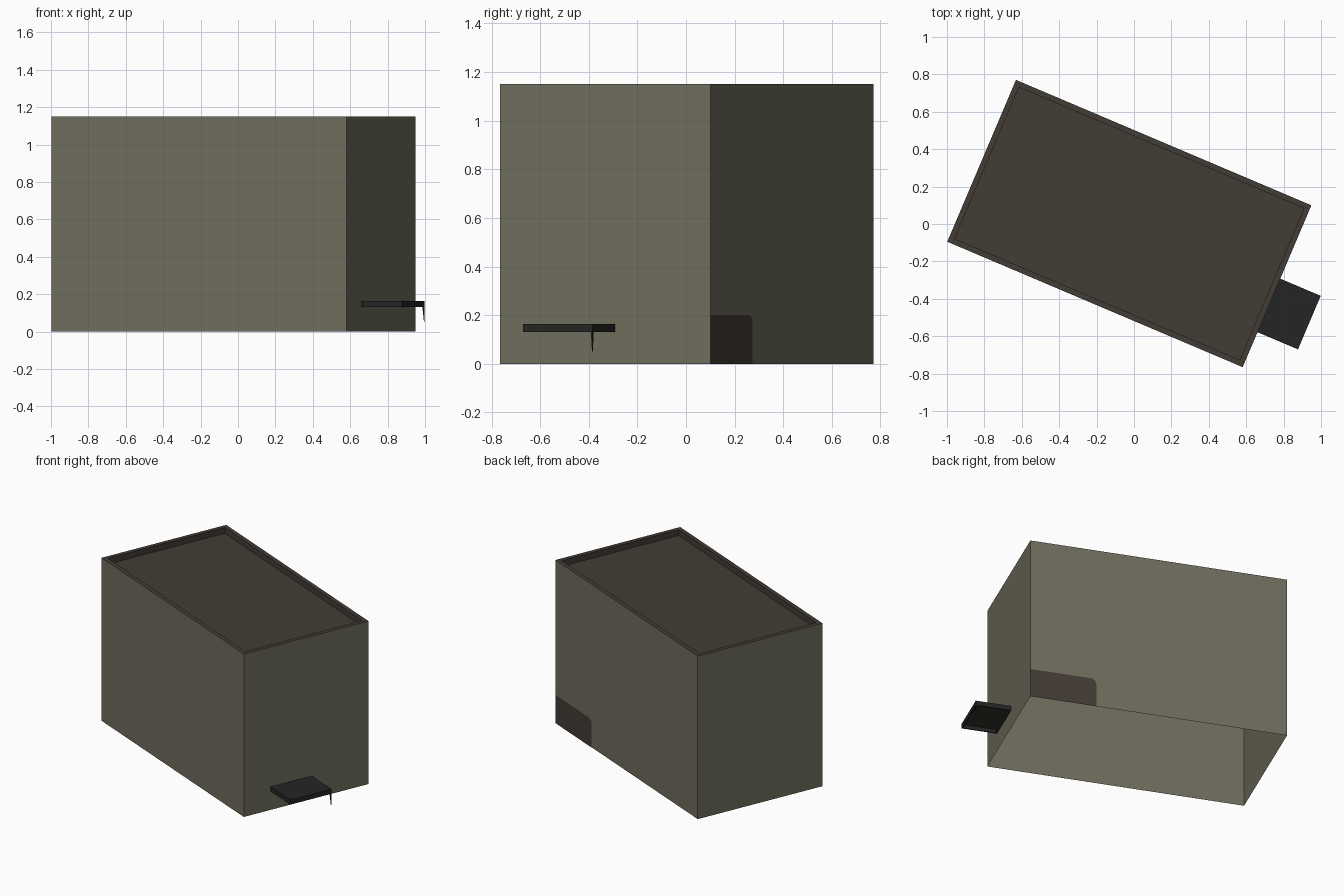
import bpy, bmesh, math

if "Cube" in bpy.data.objects:
    bpy.data.objects.remove(bpy.data.objects["Cube"])

ANGLE = math.radians(-23)      # whole building is turned on the plot
CENTRE = (-0.025, 0.0025, 0)
HX, HY, H = 0.858, 0.47, 1.15  # half length, half depth, height
RIM, DROP = 0.03, 0.04


def material(name, rgb):
    def lin(c):
        c /= 255
        return c / 12.92 if c <= 0.04045 else ((c + 0.055) / 1.055) ** 2.4
    m = bpy.data.materials.new(name)
    m.diffuse_color = (*[lin(c) for c in rgb], 1)
    m.use_nodes = True
    m.node_tree.nodes["Principled BSDF"].inputs["Base Color"].default_value = m.diffuse_color
    return m


WALL = material("olive wall", (112, 110, 93))
BROWN = material("dark brown", (68, 60, 54))
BLACK = material("awning black", (37, 37, 37))
UNDER = material("awning underside", (52, 51, 43))


def finish(name, bm, mats):
    me = bpy.data.meshes.new(name)
    bm.to_mesh(me)
    bm.free()
    for m in mats:
        me.materials.append(m)
    ob = bpy.data.objects.new(name, me)
    ob.location = CENTRE
    ob.rotation_euler.z = ANGLE
    bpy.context.collection.objects.link(ob)
    return ob


def ring(bm, x0, x1, y0, y1, z):
    return [bm.verts.new((x, y, z)) for x, y in ((x0, y0), (x1, y0), (x1, y1), (x0, y1))]


def bridge(bm, a, b, mat=0):
    for i in range(4):
        j = (i + 1) % 4
        bm.faces.new((a[i], a[j], b[j], b[i])).material_index = mat


# Building: open-bottomed walls, parapet rim and sunken flat roof
bm = bmesh.new()
base = ring(bm, -HX, HX, -HY, HY, 0)
top = ring(bm, -HX, HX, -HY, HY, H)
inner = ring(bm, -HX + RIM, HX - RIM, -HY + RIM, HY - RIM, H)
roof = ring(bm, -HX + RIM, HX - RIM, -HY + RIM, HY - RIM, H - DROP)
bridge(bm, base, top, 0)
bridge(bm, top, inner, 1)
bridge(bm, inner, roof, 1)
bm.faces.new(roof).material_index = 1
finish("building", bm, [WALL, BROWN])

# Brown wall patch with one rounded corner on the back wall
bm = bmesh.new()
left, high, r, y = HX - 0.44, 0.2, 0.04, HY + 0.002
pts = [(HX, 0), (left, 0)]
for i in range(7):
    a = math.pi - i * math.pi / 12
    pts.append((left + r + r * math.cos(a), high - r + r * math.sin(a)))
pts.append((HX, high))
bm.faces.new([bm.verts.new((x, y, z)) for x, z in pts])
finish("wall_patch", bm, [BROWN])

# Awning on the right end: thin tray, hollow underneath
bm = bmesh.new()
ax0, ax1, ay0, ay1, az0, az1, t = HX, 1.093, -0.267, 0.044, 0.13, 0.163, 0.008
upper = ring(bm, ax0, ax1, ay0, ay1, az1)
lower = ring(bm, ax0, ax1, ay0, ay1, az0)
lip = ring(bm, ax0 + t, ax1 - t, ay0 + t, ay1 - t, az0)
ceiling = ring(bm, ax0 + t, ax1 - t, ay0 + t, ay1 - t, az1 - t)
bm.faces.new(upper)
bridge(bm, lower, upper)
bridge(bm, lip, lower)
bridge(bm, ceiling, lip)
bm.faces.new(ceiling[::-1]).material_index = 1
finish("awning", bm, [BLACK, UNDER])

# Thin tapered drip spike at the awning's outer corner
bm = bmesh.new()
a = ring(bm, 1.083, 1.093, 0.036, 0.044, az0)
b = ring(bm, 1.090, 1.093, 0.041, 0.044, 0.05)
bridge(bm, b, a)
bm.faces.new(b[::-1])
finish("drip_spike", bm, [BLACK])
